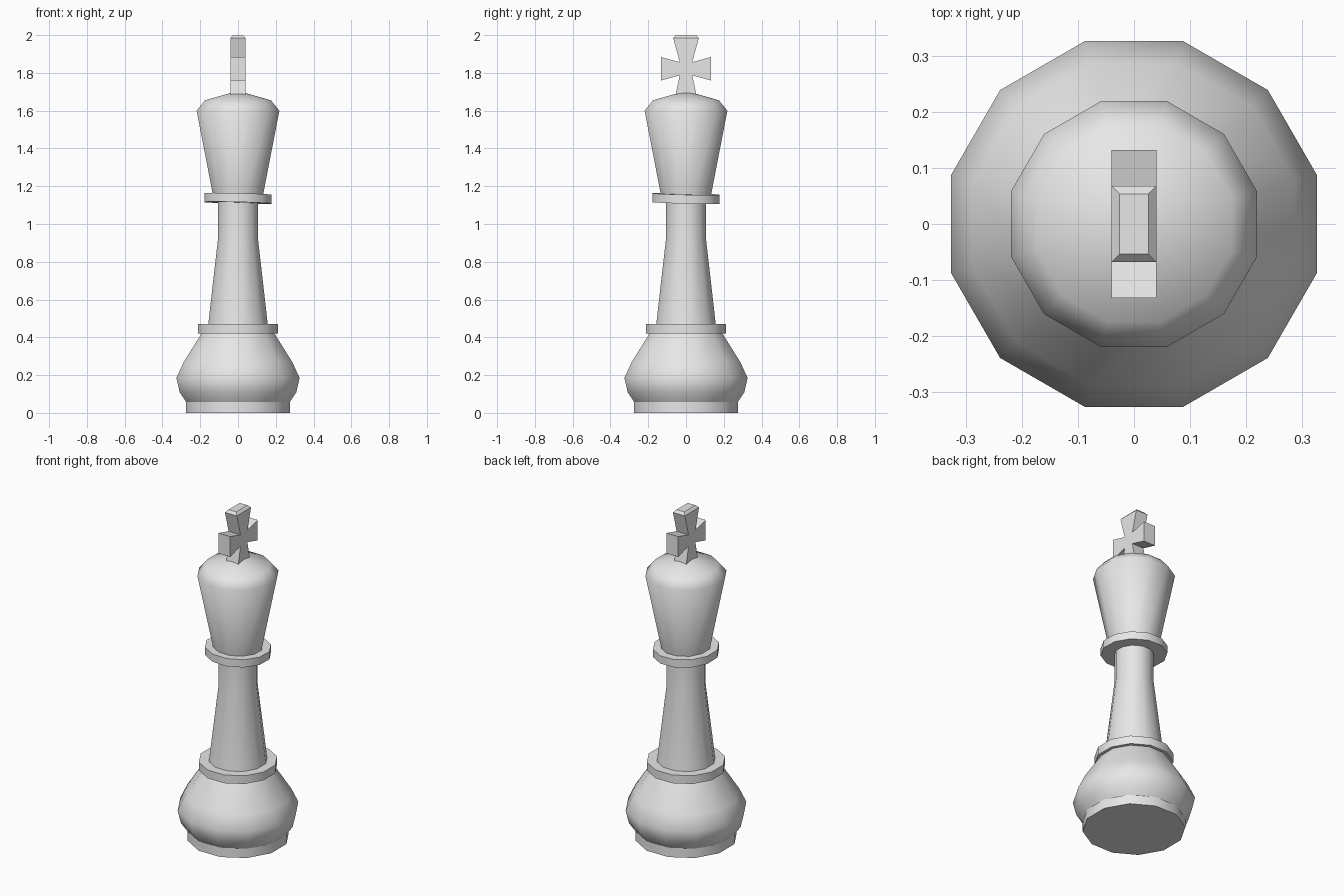
import bpy
import bmesh
import math
from mathutils import Matrix

SIDES = 12
STEP = 2 * math.pi / SIDES

cube = bpy.data.objects.get("Cube")
if cube:
    bpy.data.objects.remove(cube, do_unlink=True)

grey = bpy.data.materials.new("light grey")
grey.use_nodes = True
grey.diffuse_color = (0.8, 0.8, 0.8, 1)
grey.node_tree.nodes["Principled BSDF"].inputs["Base Color"].default_value = (0.8, 0.8, 0.8, 1)


def finish(name, bm, smooth_angle=None):
    bmesh.ops.recalc_face_normals(bm, faces=bm.faces)
    mesh = bpy.data.meshes.new(name)
    bm.to_mesh(mesh)
    bm.free()
    mesh.materials.append(grey)
    obj = bpy.data.objects.new(name, mesh)
    bpy.context.collection.objects.link(obj)
    if smooth_angle:
        bpy.ops.object.select_all(action='DESELECT')
        obj.select_set(True)
        bpy.context.view_layer.objects.active = obj
        bpy.ops.object.shade_smooth_by_angle(angle=math.radians(smooth_angle))
    return obj


def turned(name, profile, lean=0):
    """Twelve-sided turned part from (half width across flats, height) pairs."""
    bm = bmesh.new()
    rings = []
    for half_width, z in profile:
        r = half_width / math.cos(STEP / 2)
        ring = []
        for i in range(SIDES):
            a = (i + 0.5) * STEP
            x, y = r * math.cos(a), r * math.sin(a)
            ring.append(bm.verts.new((x, y, z - lean * (x + y))))
        rings.append(ring)
    for low, high in zip(rings, rings[1:]):
        for i in range(SIDES):
            j = (i + 1) % SIDES
            bm.faces.new((low[i], low[j], high[j], high[i]))
    bm.faces.new(rings[0][::-1])
    bm.faces.new(rings[-1])
    return finish(name, bm, 55)


# Base, bulb, shaft and head
turned("base", [(0.274, 0), (0.274, 0.058)])
turned("bulb", [(0.274, 0.057), (0.309, 0.11), (0.326, 0.185),
                (0.287, 0.27), (0.19, 0.425)])
turned("lower_ring", [(0.211, 0.42), (0.211, 0.47)])
turned("shaft", [(0.158, 0.465), (0.105, 0.93), (0.105, 1.13)])
turned("collar", [(0.178, 1.112), (0.178, 1.159)], lean=0.025)
turned("head", [(0.13, 1.14), (0.219, 1.6), (0.174, 1.655), (0.035, 1.695)])

# Flared cross: one half of its outline, mirrored across the middle
half = [(0.055, 1.685), (0.033, 1.787), (0.132, 1.76),
        (0.132, 1.884), (0.033, 1.857), (0.068, 1.985)]
outline = half + [(-y, z) for y, z in reversed(half)]
bm = bmesh.new()
side = bm.faces.new([bm.verts.new((-0.04, y, z)) for y, z in outline])
extruded = bmesh.ops.extrude_face_region(bm, geom=[side], use_keep_orig=True)
moved = [v for v in extruded["geom"] if isinstance(v, bmesh.types.BMVert)]
bmesh.ops.translate(bm, verts=moved, vec=(0.08, 0, 0))
bmesh.ops.recalc_face_normals(bm, faces=bm.faces)
# Chamfered tip
tip = max(bm.faces, key=lambda f: f.calc_center_median().z)
bmesh.ops.inset_region(bm, faces=[tip], thickness=0.02, depth=0)
bmesh.ops.translate(bm, verts=tip.verts, vec=(0, 0, 0.015))
finish("cross", bm)
